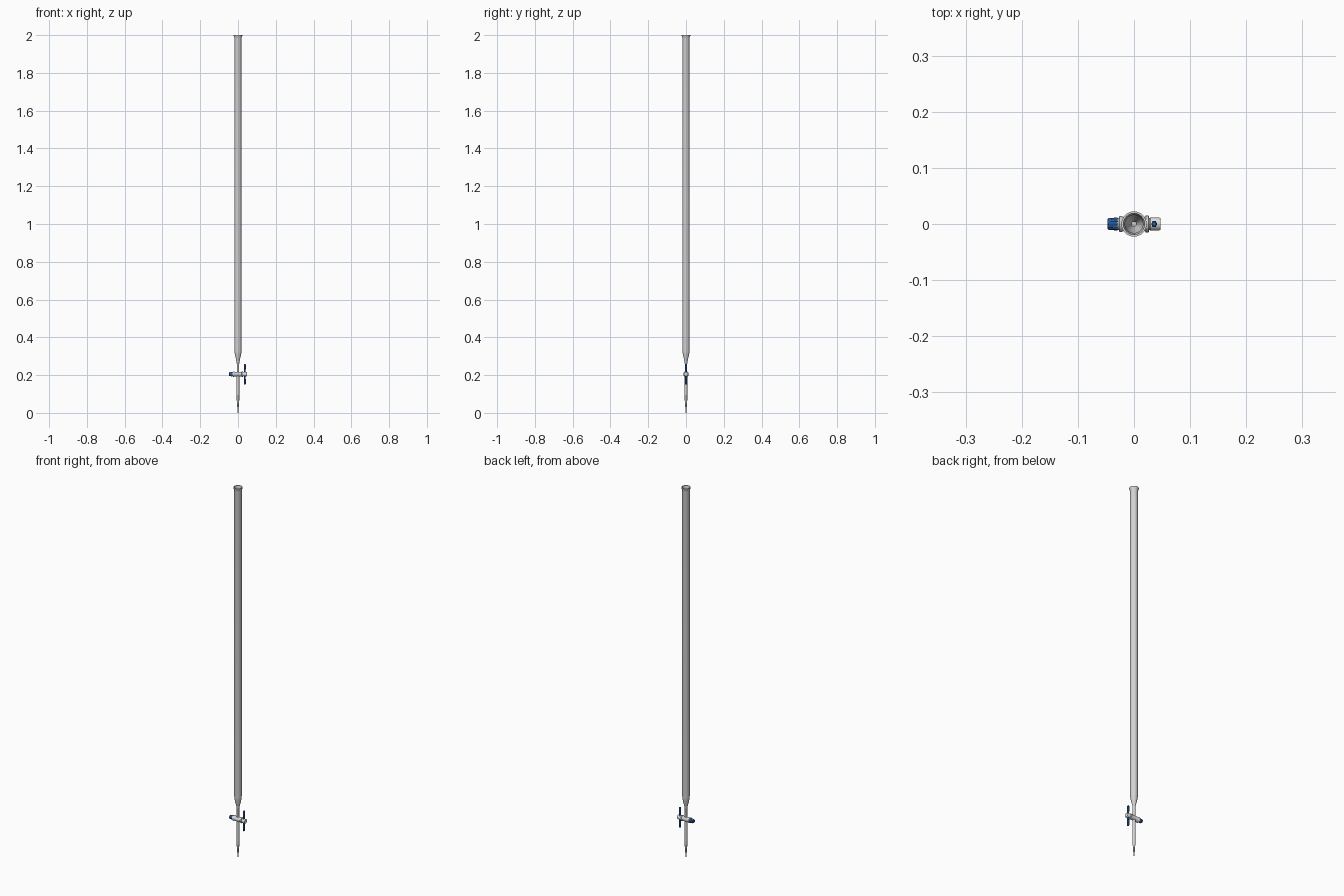
import bpy, math
from mathutils import Matrix

if "Cube" in bpy.data.objects:
    bpy.data.objects.remove(bpy.data.objects["Cube"])


def material(name, rgb):
    m = bpy.data.materials.new(name)
    m.diffuse_color = (*rgb, 1)
    m.use_nodes = True
    m.node_tree.nodes["Principled BSDF"].inputs["Base Color"].default_value = m.diffuse_color
    return m


GLASS = material("pale_glass", (0.66, 0.66, 0.66))
WHITE = material("white_plastic", (0.76, 0.76, 0.75))
BLUE = material("blue_plastic", (0.03, 0.13, 0.42))
COCK_Z = 0.205


def make(name, verts, faces, mat):
    me = bpy.data.meshes.new(name)
    me.from_pydata(verts, [], faces)
    me.materials.append(mat)
    ob = bpy.data.objects.new(name, me)
    bpy.context.collection.objects.link(ob)
    bpy.context.view_layer.objects.active = ob
    ob.select_set(True)
    bpy.ops.object.mode_set(mode='EDIT')
    bpy.ops.mesh.select_all(action='SELECT')
    bpy.ops.mesh.normals_make_consistent(inside=False)
    bpy.ops.object.mode_set(mode='OBJECT')
    bpy.ops.object.shade_smooth_by_angle(angle=math.radians(35))
    ob.select_set(False)
    return ob


def lathe(name, prof, mat, n=40, closed=False, along_x=False, ridge=0.0):
    """Spin (radius, height) points; optionally lay the axis along x."""
    verts, faces = [], []
    for r, h in prof:
        for i in range(n):
            a = 2 * math.pi * i / n
            rr = r * (1 - ridge * (i % 4 > 1))
            c, s = rr * math.cos(a), rr * math.sin(a)
            verts.append((h, c, COCK_Z + s) if along_x else (c, s, h))
    k = len(prof)
    for j in range(k if closed else k - 1):
        p, q = j * n, (j + 1) % k * n
        for i in range(n):
            i2 = (i + 1) % n
            faces.append((p + i, p + i2, q + i2, q + i))
    if not closed:
        faces += [tuple(range(n)), tuple(range((k - 1) * n, k * n))]
    return make(name, verts, faces, mat)


# Hollow measuring tube: outside wall up, flared lip, inside wall down
lathe("measuring_tube", [
    (0.0065, 0.205), (0.0065, 0.262), (0.0085, 0.275), (0.014, 0.298),
    (0.0175, 0.315), (0.0185, 0.33), (0.0185, 1.982), (0.0200, 1.990),
    (0.0225, 1.995), (0.0225, 2.0), (0.0190, 2.0), (0.0160, 1.988),
    (0.0160, 0.33), (0.0150, 0.316), (0.0115, 0.298), (0.006, 0.275),
    (0.004, 0.262), (0.004, 0.205)], GLASS, closed=True)

# Delivery tip with a fine nozzle
lathe("delivery_tip", [
    (0.003, 0.205), (0.0075, 0.205), (0.0072, 0.10), (0.0065, 0.06),
    (0.0045, 0.045), (0.0035, 0.02), (0.0022, 0.0), (0.0012, 0.0),
    (0.002, 0.045), (0.003, 0.07)], GLASS, closed=True)

# Horizontal stopcock barrel with rolled ends
lathe("stopcock_barrel", [
    (0.012, -0.027), (0.0145, -0.026), (0.0145, -0.022), (0.0125, -0.019),
    (0.0125, 0.019), (0.0148, 0.021), (0.0148, 0.026), (0.012, 0.027)],
    GLASS, along_x=True)

# Plug head on the right that holds the handle
lathe("plug_head", [
    (0.010, 0.025), (0.0105, 0.028), (0.0115, 0.029), (0.0115, 0.045),
    (0.0105, 0.047)], WHITE, along_x=True)

# White washer and ribbed blue nut on the left
lathe("washer", [(0.0105, -0.030), (0.0105, -0.026)], WHITE, along_x=True)
lathe("locking_nut", [
    (0.0085, -0.0475), (0.0102, -0.046), (0.0116, -0.030), (0.0108, -0.0285)],
    BLUE, n=48, along_x=True, ridge=0.08)

# Blue handle: one vertical hexagonal bar, slimmest where it enters the plug
handle = lathe("handle", [
    (0.0035, 0.150), (0.0058, 0.153), (0.0060, 0.170), (0.0050, 0.194),
    (0.0050, 0.216), (0.0060, 0.240), (0.0058, 0.257), (0.0035, 0.260)],
    BLUE, n=6)
handle.data.transform(Matrix.Translation((0.036, 0, 0))
                      @ Matrix.Diagonal((0.9, 1.1, 1, 1)))
